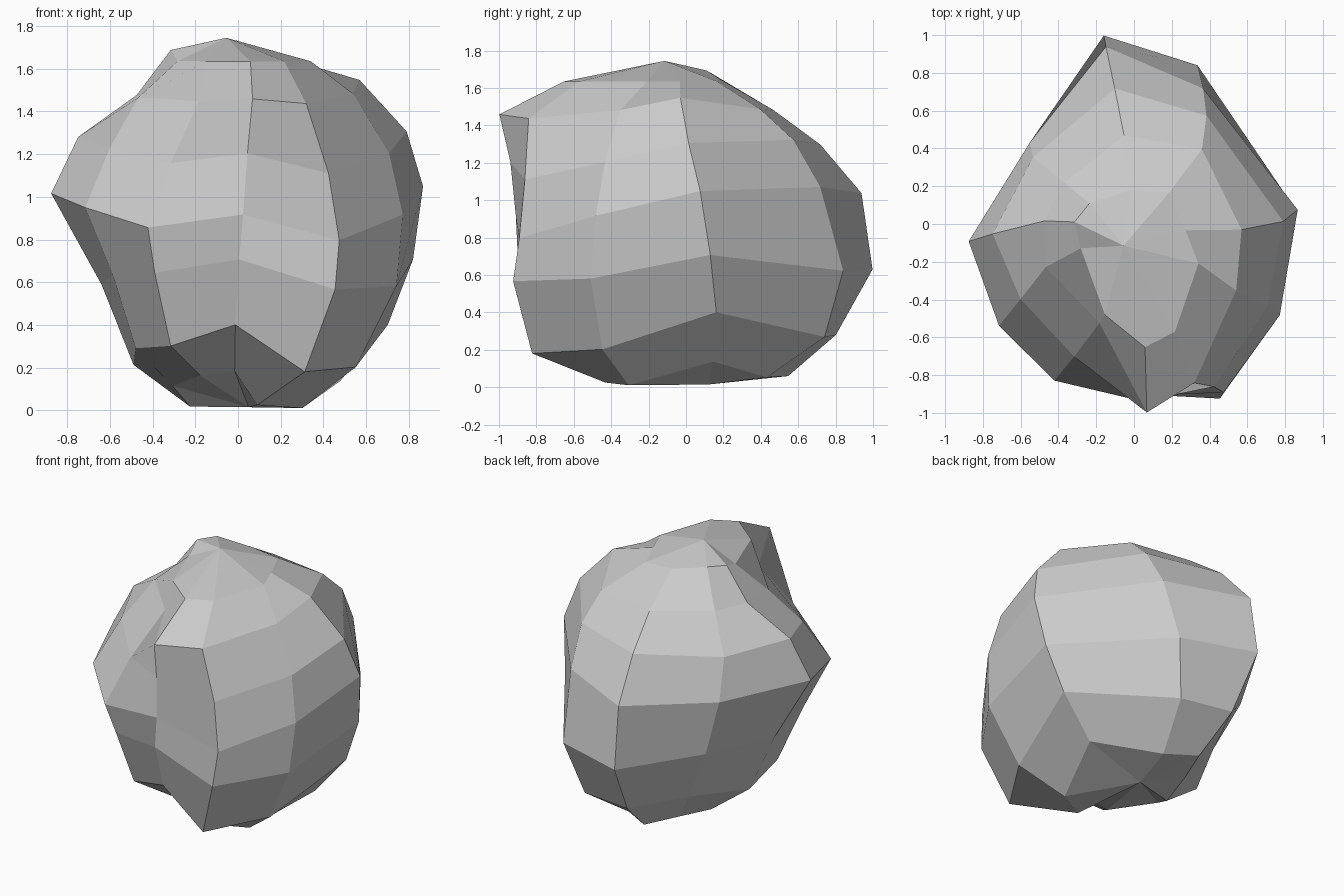
import bpy, bmesh
from math import radians, cos, sin

# Ring heights from base to crown, and how strongly each ring follows its rib's lift
HEIGHTS = (0.06, 0.28, 0.63, 0.95, 1.23, 1.465, 1.635)
LIFT = (0.7, 1.1, 0.7, 1.1, 0.85, 0.2, 0)

# Ten ribs: bearing, twist, bow, low lift, high lift, then ring radii upward
RIBS = (
    (-88.5, 1.2, 0.0, 0.11, -0.03, (.42, .79, .90, .91, .94, 1.0, .655)),
    (-62.0, 0.0, -1.8, -0.09, -0.14, (.44, .88, 1.03, 1.01, .96, .90, .61)),
    (-32.0, 1.5, -1.0, -0.07, -0.03, (.43, .71, .90, .91, .83, .645, .40)),
    (5.0, -4.0, 0.0, 0.11, 0.09, (.50, .72, .83, .87, .79, .57, .275)),
    (63.0, -6.0, -0.8, -0.01, 0.11, (.45, .78, .905, .805, .69, .535, .25)),
    (99.0, -0.5, -0.4, 0.0, 0.08, (.55, .81, 1.01, .95, .725, .472, .18)),
    (142.0, 5.5, -0.9, -0.02, 0.025, (.34, .50, .66, .70, .64, .43, .26)),
    (186.0, 0.0, -2.0, -0.06, 0.06, (.23, .49, .64, .88, .75, .475, .315)),
    (217.0, -1.5, -2.0, 0.01, 0.0, (.335, .565, .73, .895, .72, .52, .31)),
    (243.0, 1.5, 1.2, 0.02, -0.085, (.50, .74, .85, .93, .77, .555, .505)),
)


def rib_points(bearing, twist, bow, low, high, radii):
    """Points up one rib of the boulder."""
    points = []
    for i, radius in enumerate(radii):
        k = i - 3
        angle = radians(bearing + twist * k + bow * (4 if k == 3 else k * k))
        x, y = radius * cos(angle), radius * sin(angle)
        z = HEIGHTS[i] + LIFT[i] * (low if i < 3 else high)
        if i == 0:
            z += 0.2 * max(0, -x - y - 0.2)      # base cut back at front left
        elif i == 5:
            z += 0.12 * max(0, x - abs(y))       # fuller right shoulder
        elif i == 6:
            z += 0.3 * max(0, y - x - 0.15)      # crown shoulder at back left
        points.append((x, y, max(0, z)))
    return points


# Boulder: skin neighbouring ribs with flat quads, close both ends with fans
bm = bmesh.new()
ribs = [[bm.verts.new(p) for p in rib_points(*rib)] for rib in RIBS]
base = bm.verts.new((0.05, 0.12, 0.015))
peak = bm.verts.new((-0.055, -0.115, 1.745))
for i, a in enumerate(ribs):
    b = ribs[(i + 1) % len(ribs)]
    for j in range(len(a) - 1):
        bm.faces.new((a[j], b[j], b[j + 1], a[j + 1]))
    bm.faces.new((base, b[0], a[0]))
    bm.faces.new((peak, a[-1], b[-1]))
bmesh.ops.recalc_face_normals(bm, faces=bm.faces)

mesh = bpy.data.meshes.new("boulder")
bm.to_mesh(mesh)
bm.free()
boulder = bpy.data.objects.new("boulder", mesh)
bpy.context.collection.objects.link(boulder)
